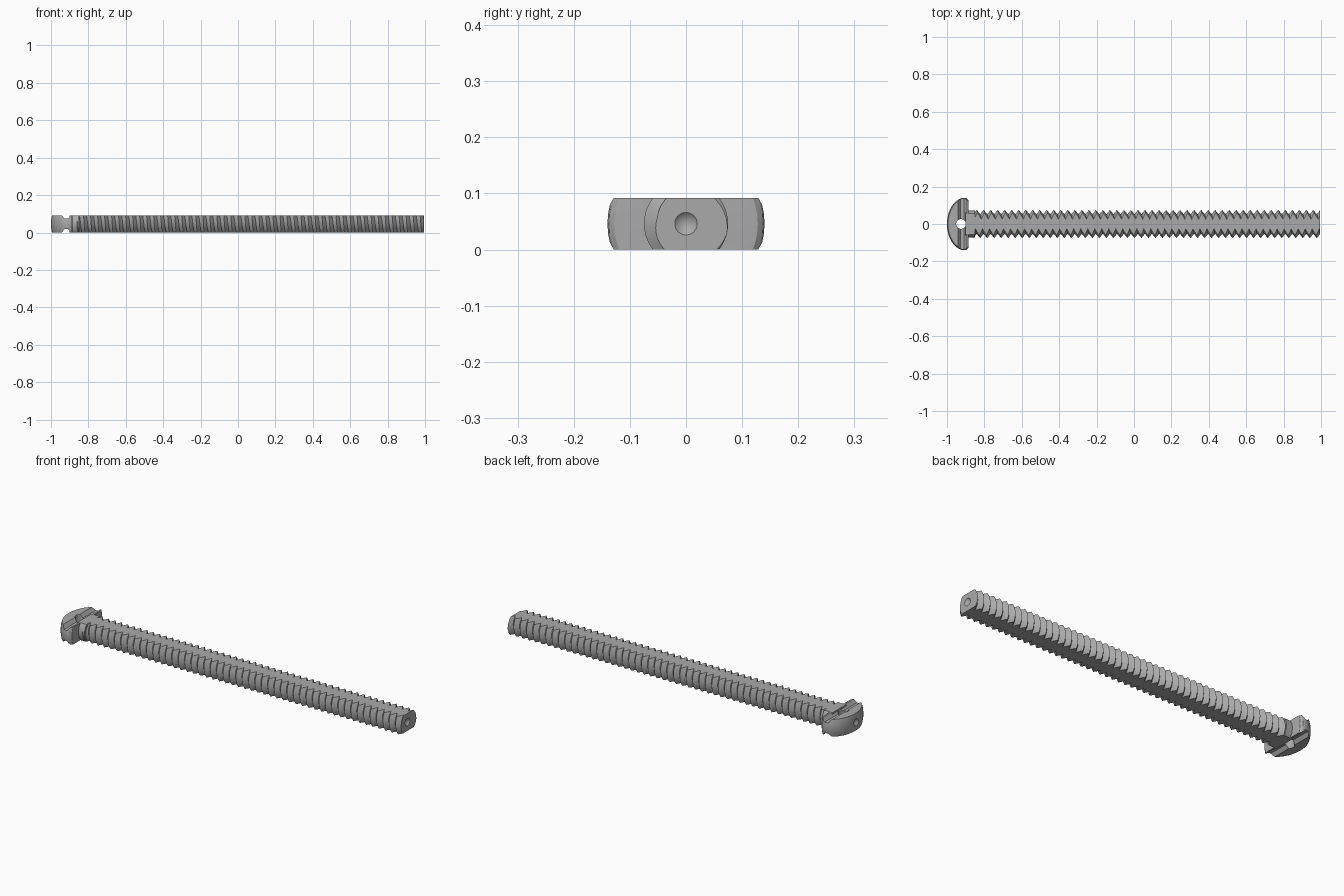
import bpy, bmesh
from math import sin, cos, pi
from mathutils import Vector, Matrix

cube = bpy.data.objects.get("Cube")
if cube:
    bpy.data.objects.remove(cube, do_unlink=True)

AXIS_Z = 0.046           # height of the screw axis
HALF = 0.046             # half thickness between the two flats
SIDES = 48
CREST, ROOT, PITCH = 0.075, 0.052, 0.0375

steel = bpy.data.materials.new("grey steel")
steel.use_nodes = True
GREY = (0.40, 0.40, 0.40, 1)
steel.diffuse_color = GREY
steel.node_tree.nodes["Principled BSDF"].inputs["Base Color"].default_value = GREY


def ring_point(x, r, a):
    return Vector((x, r * cos(a), r * sin(a)))


def cut(bm, co, no):
    """Slice away the side the normal points to and close the opening."""
    bmesh.ops.bisect_plane(bm, geom=bm.verts[:] + bm.edges[:] + bm.faces[:], dist=1e-6,
                           plane_co=co, plane_no=no, clear_outer=True)
    rim = [e for e in bm.edges if e.is_boundary
           and all(abs((v.co - Vector(co)).dot(Vector(no))) < 1e-5 for v in e.verts)]
    bmesh.ops.holes_fill(bm, edges=rim, sides=0)


def flatten_sides(bm):
    cut(bm, (0, 0, HALF), (0, 0, 1))
    cut(bm, (0, 0, -HALF), (0, 0, -1))


def lathe(bm, profile):
    """Revolve (x, radius) points about the x axis; ends lie on the axis."""
    verts = [bm.verts.new((x, r, 0)) for x, r in profile]
    edges = [bm.edges.new(p) for p in zip(verts, verts[1:])]
    bmesh.ops.spin(bm, geom=verts + edges, cent=(0, 0, 0), axis=(1, 0, 0),
                   angle=2 * pi, steps=SIDES, use_duplicate=False)
    bmesh.ops.remove_doubles(bm, verts=bm.verts[:], dist=1e-5)
    bmesh.ops.dissolve_degenerate(bm, dist=1e-6, edges=bm.edges[:])


def finish(bm, name):
    bmesh.ops.recalc_face_normals(bm, faces=bm.faces[:])
    mesh = bpy.data.meshes.new(name)
    bm.to_mesh(mesh)
    bm.free()
    mesh.materials.append(steel)
    ob = bpy.data.objects.new(name, mesh)
    ob.location.z = AXIS_Z
    bpy.context.collection.objects.link(ob)
    return ob


def subtract(ob, cutter):
    cutter.hide_render = True
    cutter.hide_set(True)
    cutter.display_type = 'WIRE'
    mod = ob.modifiers.new(cutter.name, 'BOOLEAN')
    mod.operation, mod.solver, mod.object = 'DIFFERENCE', 'EXACT', cutter
    bpy.context.view_layer.objects.active = ob
    bpy.ops.object.modifier_apply(modifier=mod.name)
    bpy.data.objects.remove(cutter, do_unlink=True)


def conical_hole(name, x, direction):
    bm = bmesh.new()
    lathe(bm, [(x + 0.01 * direction, 0), (x + 0.01 * direction, 0.03),
               (x - 0.02 * direction, 0)])
    return finish(bm, name)


# Threaded shank: a helical V strip, trimmed at both ends and on both flats
START, END = -0.86, 0.995
bm = bmesh.new()
steps = int((END - START + 4 * PITCH) / PITCH) * SIDES
root, crest = [], []
for k in range(steps):
    a = 2 * pi * k / SIDES
    x = START - 2 * PITCH + PITCH * k / SIDES
    root.append(bm.verts.new(ring_point(x, ROOT, a)))
    crest.append(bm.verts.new(ring_point(x + PITCH / 2, CREST, a)))
for k in range(steps - SIDES - 1):
    bm.faces.new((root[k], root[k + 1], crest[k + 1], crest[k]))
    bm.faces.new((crest[k], crest[k + 1], root[k + SIDES + 1], root[k + SIDES]))
cut(bm, (START, 0, 0), (-1, 0, 0))
cut(bm, (END, 0, 0), (1, 0, 0))
flatten_sides(bm)
shank = finish(bm, "threaded_shank")
subtract(shank, conical_hole("tip_centre_cutter", END, 1))

# Plain neck between head and thread
bm = bmesh.new()
lathe(bm, [(-0.9, 0), (-0.9, 0.073), (-0.85, 0.073), (-0.85, 0)])
flatten_sides(bm)
neck = finish(bm, "neck")

# Domed head with rounded rim
dome = [(-0.905 - 0.095 * cos(t * pi / 20), 0.14 * sin(t * pi / 20)) for t in range(11)]
bm = bmesh.new()
lathe(bm, dome + [(-0.894, 0.137), (-0.886, 0.128), (-0.885, 0.12), (-0.885, 0)])
flatten_sides(bm)
head = finish(bm, "domed_head")
subtract(head, conical_hole("head_centre_cutter", -1, -1))

# Cross groove on each flat of the head
for side in (1, -1):
    bm = bmesh.new()
    outline = [(-0.942, 0.06), (-0.942, 0.046), (-0.928, 0.028),
               (-0.908, 0.028), (-0.894, 0.046), (-0.894, 0.06)]
    face = bm.faces.new([bm.verts.new((x, -0.2, side * z)) for x, z in outline])
    wall = bmesh.ops.extrude_face_region(bm, geom=[face])["geom"]
    bmesh.ops.translate(bm, vec=(0, 0.4, 0),
                        verts=[v for v in wall if isinstance(v, bmesh.types.BMVert)])
    subtract(head, finish(bm, "groove_cutter"))

# Through hole across the head
bm = bmesh.new()
bmesh.ops.create_cone(bm, cap_ends=True, segments=32, radius1=0.026, radius2=0.026, depth=0.3,
                      matrix=Matrix.Translation((-0.925, 0, 0)))
subtract(head, finish(bm, "pin_hole_cutter"))

# Smooth shading with crisp edges
for ob in (shank, neck, head):
    bpy.ops.object.select_all(action='DESELECT')
    ob.select_set(True)
    bpy.context.view_layer.objects.active = ob
    bpy.ops.object.shade_smooth_by_angle(angle=pi / 6)
